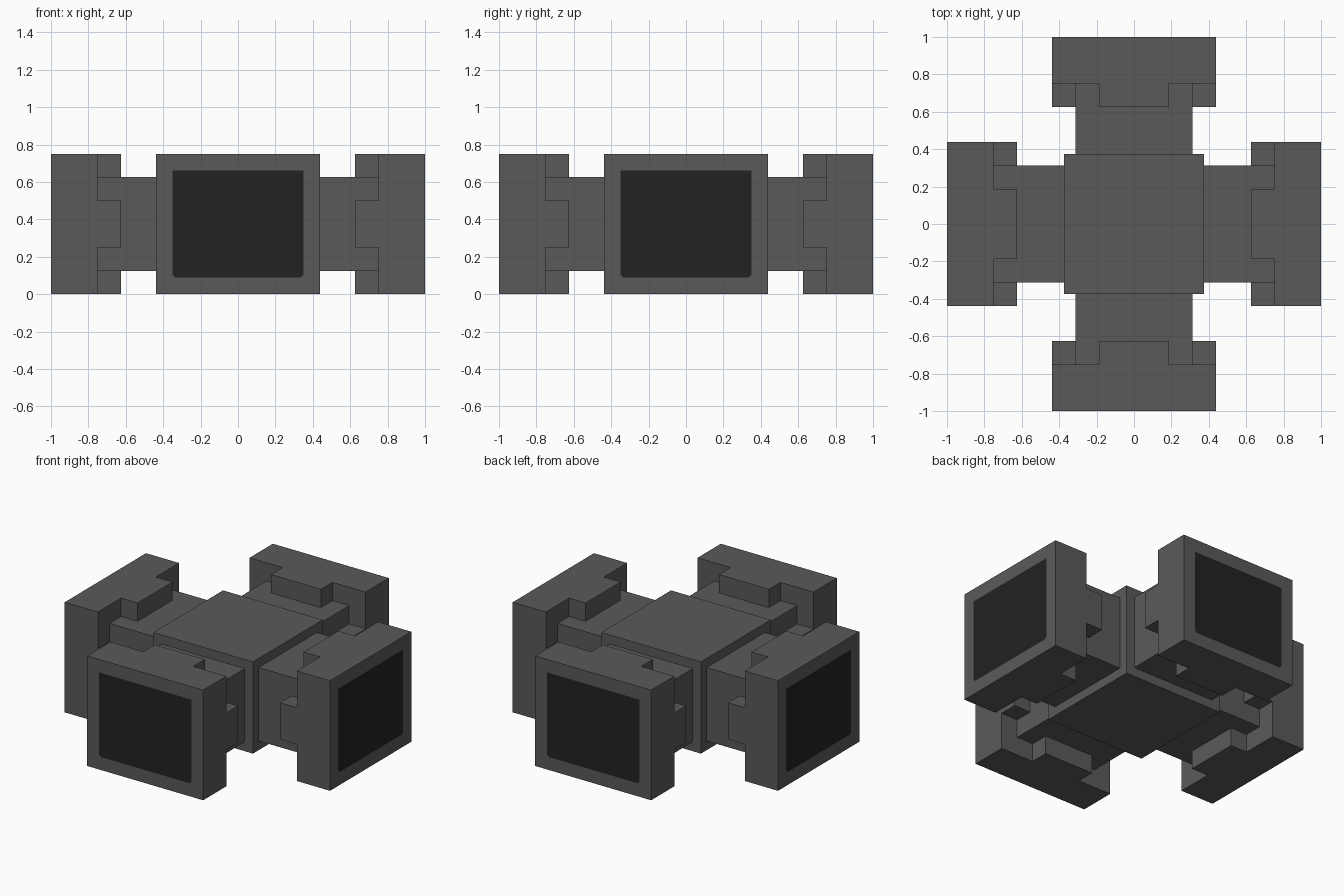
import bpy, bmesh, math
from mathutils import Matrix, Vector

if "Cube" in bpy.data.objects:
    bpy.data.objects.remove(bpy.data.objects["Cube"])

U = 1 / 16  # modelling grid step


def material(name, value):
    m = bpy.data.materials.new(name)
    m.diffuse_color = (value, value, value, 1)
    m.use_nodes = True
    m.node_tree.nodes["Principled BSDF"].inputs["Base Color"].default_value = m.diffuse_color
    return m


GREY = material("dark_grey", 0.102)
BLACK = material("near_black", 0.016)


def box(name, lo, hi, turn=0, panel=False):
    """Box between two grid corners, turned about z by quarter turns."""
    lo, hi = Vector(lo) * U, Vector(hi) * U
    bm = bmesh.new()
    bmesh.ops.create_cube(bm, size=1)
    for v in bm.verts:
        v.co = Vector([(lo[i] + hi[i]) / 2 + v.co[i] * (hi[i] - lo[i]) for i in range(3)])
    if panel:
        # dark opening painted on the outward face, lower corners slightly clipped
        bm.normal_update()
        face = min(bm.faces, key=lambda f: f.calc_center_median().y)
        bmesh.ops.inset_region(bm, faces=[face], thickness=2 * U)
        lower = sorted(face.verts, key=lambda v: v.co.z)[:2]
        bmesh.ops.bevel(bm, geom=lower, offset=0.015, segments=1, affect='VERTICES')
        bm.normal_update()
        front = [f for f in bm.faces if f.normal.y < -0.9]
        mid = (lo + hi) / 2
        mid.y = lo.y
        min(front, key=lambda f: (f.calc_center_median() - mid).length).material_index = 1
    bm.transform(Matrix.Rotation(turn * math.pi / 2, 4, 'Z'))
    me = bpy.data.meshes.new(name)
    bm.to_mesh(me)
    bm.free()
    me.materials.append(GREY)
    me.materials.append(BLACK)
    ob = bpy.data.objects.new(name, me)
    bpy.context.collection.objects.link(ob)
    return ob


# central block
box("core", (-6, -6, 1), (6, 6, 11))

# four identical pipe arms with flanged ends
for k, side in enumerate(("front", "right", "back", "left")):
    box(side + "_arm", (-5, -12, 2), (5, -6, 10), k)
    box(side + "_flange", (-7, -16, 0), (7, -12, 12), k, panel=True)
    # clamp tabs reaching back over the arm
    box(side + "_top_tab", (-3, -12, 10), (3, -10, 12), k)
    box(side + "_bottom_tab", (-3, -12, 0), (3, -10, 2), k)
    box(side + "_tab_a", (-7, -12, 4), (-5, -10, 8), k)
    box(side + "_tab_b", (5, -12, 4), (7, -10, 8), k)
